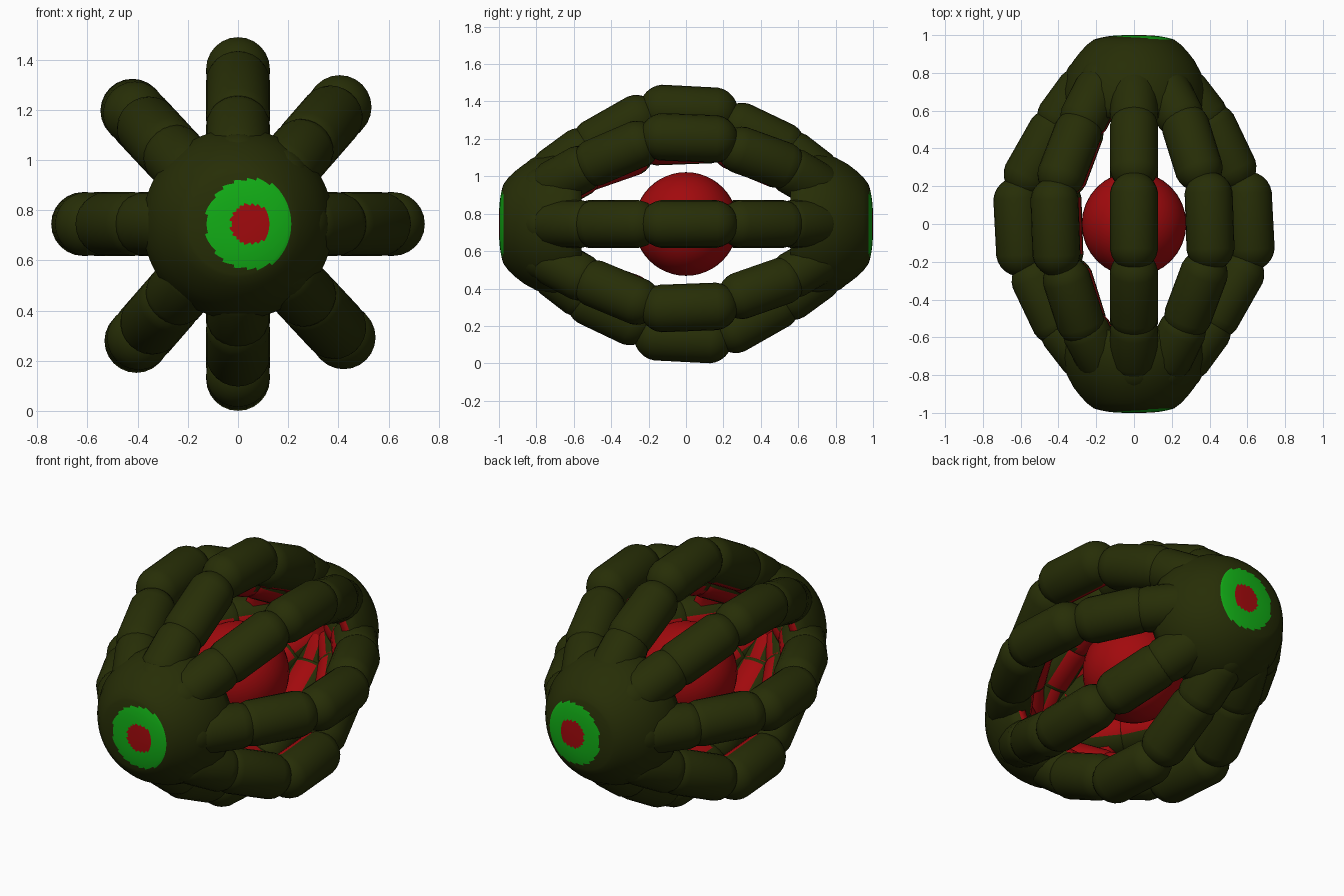
import bpy, bmesh
from math import cos, sin, pi, radians
from mathutils import Vector

if "Cube" in bpy.data.objects:
    bpy.data.objects.remove(bpy.data.objects["Cube"])

CENTRE = Vector((0, 0, 0.745))
R = 0.128


def material(name, rgb):
    m = bpy.data.materials.new(name)
    m.diffuse_color = (*rgb, 1)
    m.use_nodes = True
    m.node_tree.nodes["Principled BSDF"].inputs["Base Color"].default_value = m.diffuse_color
    return m


olive = material("olive", (0.020, 0.027, 0.002))
red = material("red", (0.36, 0.003, 0.004))
green = material("green", (0.006, 0.42, 0.008))


def finish(name, bm, mats):
    me = bpy.data.meshes.new(name)
    for f in bm.faces:
        f.smooth = True
    bm.to_mesh(me)
    bm.free()
    for m in mats:
        me.materials.append(m)
    ob = bpy.data.objects.new(name, me)
    bpy.context.collection.objects.link(ob)
    ob.location = CENTRE
    return ob


def capsule(bm, a, b, r):
    """Sphere split at its equator and stretched from a to b."""
    turn = (b - a).to_track_quat('Z', 'Y').to_matrix()
    verts = bmesh.ops.create_uvsphere(bm, u_segments=24, v_segments=13, radius=r)['verts']
    for v in verts:
        end = b if v.co.z > 0 else a
        v.co = turn @ v.co + end


# Rib segments as (y, distance from axis): the high half and the low half of a rib
MIDDLE = ((-0.15, 0.603), (0.12, 0.617))
HIGH = [((0.265, 0.562), (0.48, 0.44)), ((0.57, 0.385), (0.70, 0.29)), ((0.76, 0.24), (0.86, 0.10))]
LOW = [((0.30, 0.52), (0.51, 0.42)), ((0.58, 0.365), (0.69, 0.28)), ((0.75, 0.23), (0.86, 0.10))]

# Eight ribs forming the cage, each with a high and a low end
for i, deg in enumerate((0, 49, 90, 133, 180, 229, 270, 313)):
    high = -1 if i in (0, 1, 2, 7) else 1      # y direction of the high end
    out = Vector((cos(radians(deg)), 0, sin(radians(deg))))
    segs = [(s, high) for s in [MIDDLE] + HIGH] + [(s, -high) for s in LOW]
    bm = bmesh.new()
    for seg, side in segs:
        a, b = (out * d + Vector((0, y * side, 0)) for y, d in seg)
        capsule(bm, a, b, R)
    # Inward-facing surfaces are red
    bm.normal_update()
    for f in bm.faces:
        c = f.calc_center_median()
        outward = Vector((c.x * 1.6, c.y, c.z * 1.6)).normalized()
        if f.normal.dot(outward) < -0.82:
            f.material_index = 1
    finish(f"cage_rib_{i + 1}", bm, [olive, red])

# Domed end hubs with a green ring and a red spot
PROFILE = [(i * 0.0125, 1 - 2.5 * (i * 0.0125) ** 3) for i in range(18)]
PROFILE += [(0.25, 0.948), (0.285, 0.91), (0.32, 0.865), (0.355, 0.80), (0.38, 0.71),
            (0.38, 0.62), (0.36, 0.56), (0.31, 0.56), (0.25, 0.65), (0.15, 0.72), (0.0, 0.745)]
for name, side in (("front_hub", -1), ("back_hub", 1)):
    bm = bmesh.new()
    vs = [bm.verts.new((r, y * side, 0)) for r, y in PROFILE]
    es = [bm.edges.new(p) for p in zip(vs, vs[1:])]
    bmesh.ops.spin(bm, geom=vs + es, cent=(0, 0, 0), axis=(0, 1, 0), angle=2 * pi, steps=64)
    bmesh.ops.remove_doubles(bm, verts=bm.verts, dist=0.0005)
    bmesh.ops.recalc_face_normals(bm, faces=bm.faces)
    for f in bm.faces:
        c = f.calc_center_median()
        d = ((c.x - 0.05) ** 2 + c.z ** 2) ** 0.5
        if f.normal.y * side < -0.5:
            f.material_index = 1
        elif abs(c.y) > 0.9 and d < 0.18:
            f.material_index = 1 if d < 0.08 else 2
    finish(name, bm, [olive, red, green])

# Core ball inside the cage
bm = bmesh.new()
bmesh.ops.create_uvsphere(bm, u_segments=32, v_segments=24, radius=0.277)
finish("core_ball", bm, [red])
